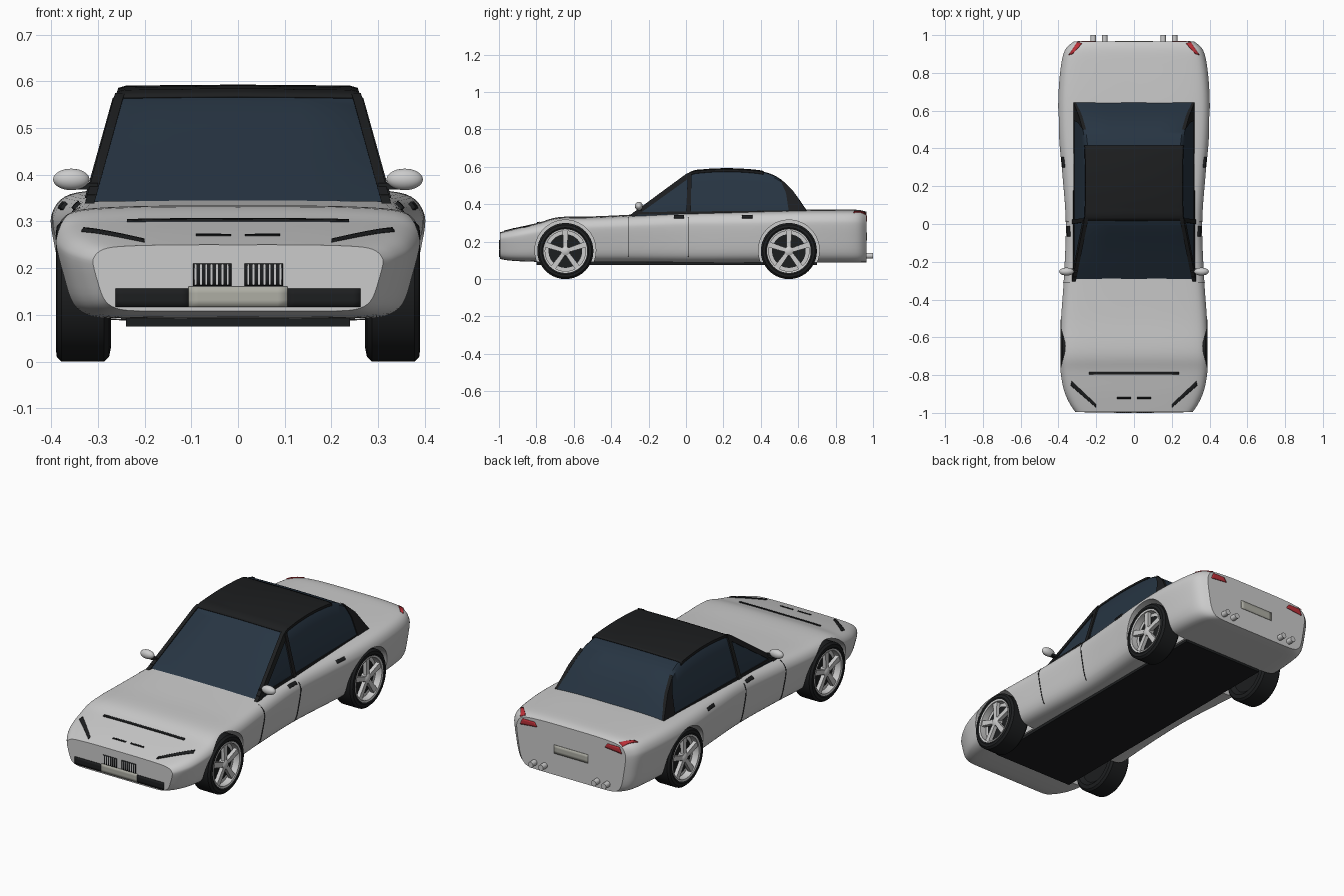
import bpy, bmesh, math
from mathutils import Vector, Matrix
from mathutils.bvhtree import BVHTree

if "Cube" in bpy.data.objects:
    bpy.data.objects.remove(bpy.data.objects["Cube"])


def material(name, color):
    m = bpy.data.materials.new(name)
    m.diffuse_color = (*color, 1)
    m.use_nodes = True
    m.node_tree.nodes["Principled BSDF"].inputs["Base Color"].default_value = m.diffuse_color
    return m


BLACK = material("black_trim", (0.012, 0.013, 0.014))
GLASS = material("tinted_glass", (0.02, 0.035, 0.055))
RED = material("red_lens", (0.5, 0.03, 0.04))
PLATE = material("plate_grey", (0.42, 0.42, 0.37))


def make(name, bm, mat=None, mirror=False, smooth=35):
    bmesh.ops.recalc_face_normals(bm, faces=bm.faces)
    me = bpy.data.meshes.new(name)
    bm.to_mesh(me)
    bm.free()
    ob = bpy.data.objects.new(name, me)
    bpy.context.collection.objects.link(ob)
    if mat:
        me.materials.append(mat)
    bpy.ops.object.select_all(action='DESELECT')
    ob.select_set(True)
    bpy.context.view_layer.objects.active = ob
    bpy.ops.object.shade_smooth_by_angle(angle=math.radians(smooth))
    if mirror:
        ob.modifiers.new("mirror", 'MIRROR')
    return ob


def grid(bm, rows, closed=False):
    """Skin rows of points; closed joins each row's ends."""
    vs = [[bm.verts.new(p) for p in r] for r in rows]
    n = len(vs[0])
    for a, b in zip(vs, vs[1:]):
        for i in range(n if closed else n - 1):
            j = (i + 1) % n
            bm.faces.new((a[i], a[j], b[j], b[i]))
    return vs


def spline(pts, steps):
    out = []
    for i in range(len(pts) - 1):
        p = [pts[max(i - 1, 0)], pts[i], pts[i + 1], pts[min(i + 2, len(pts) - 1)]]
        for k in range(steps):
            t = k / steps
            out.append(tuple(0.5 * (2 * b + (c - a) * t + (2 * a - 5 * b + 4 * c - d) * t * t
                       + (3 * b - a - 3 * c + d) * t ** 3) for a, b, c, d in zip(*p)))
    return out + [tuple(pts[-1])]


def box(name, lo, hi, mat=None, mirror=False):
    bm = bmesh.new()
    lo, hi = Vector(lo), Vector(hi)
    bmesh.ops.create_cube(bm, size=1, matrix=Matrix.Translation((lo + hi) / 2)
                          @ Matrix.Diagonal((*(hi - lo), 1)))
    return make(name, bm, mat, mirror)


def lathe(name, profile, y, z, mat=None, mirror=True, n=40):
    """Turn (x, radius) points about an axis parallel to x."""
    bm = bmesh.new()
    rows = [[(x, y + r * math.cos(2 * math.pi * i / n), z + r * math.sin(2 * math.pi * i / n))
             for i in range(n)] for x, r in profile]
    vs = grid(bm, rows, True)
    bm.faces.new(vs[0])
    bm.faces.new(vs[-1])
    return make(name, bm, mat, mirror)


# Body shell: stations are y, half width, bottom z, top z
stations = [(-.995, .31, .108, .25), (-.95, .34, .1, .262), (-.88, .37, .095, .28),
            (-.78, .388, .092, .304), (-.68, .391, .09, .331), (-.5, .385, .09, .335),
            (-.28, .37, .09, .345), (0, .36, .088, .36), (.25, .377, .088, .364),
            (.45, .395, .088, .368), (.65, .4, .088, .372), (.82, .388, .088, .372),
            (.92, .365, .088, .37), (.965, .32, .09, .36)]
section = spline([(0, 0), (.5, 0), (.76, .01), (.87, .07), (.93, .2), (.97, .45), (1, .7),
                  (.995, .81), (.95, .91), (.86, .965), (.65, .99), (.35, 1), (0, 1)], 3)
ring = section + [(-x, z) for x, z in section[-2:0:-1]]
bm = bmesh.new()
vs = grid(bm, [[(fx * w, y, zb + fz * (zt - zb)) for fx, fz in ring]
               for y, w, zb, zt in spline(stations, 5)], True)
bm.faces.new(vs[0])
bm.faces.new(vs[-1])
tree = BVHTree.FromBMesh(bm)
body = make("body_shell", bm)

# Wheel arches cut from the body
AXLES = {"front": -.645, "rear": .55}
WZ = .15
for end, y in AXLES.items():
    for s in (1, -1):
        c = lathe("arch_cutter", [(s * .25, .163), (s * .5, .163)], y, WZ + .003, mirror=False)
        c.hide_render = True
        mod = body.modifiers.new("arch", 'BOOLEAN')
        mod.object, mod.operation, mod.solver = c, 'DIFFERENCE', 'EXACT'
        bpy.context.view_layer.objects.active = body
        bpy.ops.object.modifier_apply(modifier=mod.name)
        bpy.data.objects.remove(c)
bpy.ops.object.select_all(action='DESELECT')
body.select_set(True)
bpy.ops.object.shade_smooth_by_angle(angle=math.radians(35))
box("underbody", (-.24, -.8, .075), (.24, .7, .1), BLACK)

# Wheels
for end, y in AXLES.items():
    lathe(end + "_tyre", [(.345, .112), (.382, .114), (.39, .125), (.388, .14), (.378, .15),
                          (.287, .15), (.276, .14), (.272, .12), (.29, .1)], y, WZ, BLACK)
    lathe(end + "_brake_disc", [(.33, .09), (.352, .09)], y, WZ, BLACK)
    lathe(end + "_rim", [(.35, .108), (.386, .108), (.388, .117), (.35, .117), (.35, .108)], y, WZ)
    lathe(end + "_hub", [(.35, .026), (.38, .024), (.386, .014)], y, WZ, n=20)
    bm = bmesh.new()
    for k in range(5):
        a = math.radians(90 + 72 * k)
        u, v = (math.cos(a), math.sin(a)), (-math.sin(a), math.cos(a))
        rows = [[(x, y + u[0] * r + v[0] * h, WZ + u[1] * r + v[1] * h)
                 for x, h in ((.36, -w), (.38, -w), (.38, w), (.36, w))]
                for r, w in ((.015, .011), (.112, .015))]
        ends = grid(bm, rows, True)
        bm.faces.new(ends[0])
        bm.faces.new(ends[1])
    make(end + "_spokes", bm, None, True)


# Greenhouse glass
def half(z):
    return .32 - .07 * ((z - .34) / .25) ** 1.15 if z > .34 else .32


roofline = [(-.29, .342), (-.13, .458), (.015, .562), (.09, .58), (.22, .586), (.35, .58),
            (.43, .567), (.5, .535), (.57, .47), (.645, .365)]
line = spline(roofline, 5)
bm = bmesh.new()
rows = []
for y, z in line:
    right = [(half(.335 + (z - .335) * t), y, .335 + (z - .335) * t) for t in (0, .25, .5, .75, .95)]
    xt = half(z)
    right += [(xt - .01, y, z), (xt * .5, y, z + .002)]
    rows.append(right + [(0, y, z + .003)] + [(-a, b, c) for a, b, c in right[::-1]])
grid(bm, rows, True)
make("cabin_glass", bm, GLASS)

# Roof panel with a small overhanging lip
bm = bmesh.new()
grid(bm, [[(half(z) * f, y, z + dz) for f, dz in
           ((1.03, -.012), (1.02, 0), (.95, .005), (0, .007), (-.95, .005), (-1.02, 0), (-1.03, -.012))]
          for y, z in line if .01 < y < .42])
make("roof_panel", bm, BLACK).modifiers.new("thick", 'SOLIDIFY').thickness = .004


# Pillars: side-view outlines laid on the sloping glass
def side_panel(name, pts, out=.006):
    bm = bmesh.new()
    outer = [bm.verts.new((half(z) + out, y, z)) for y, z in pts]
    inner = [bm.verts.new((half(z) - .012, y, z)) for y, z in pts]
    bm.faces.new(outer)
    bm.faces.new(inner[::-1])
    for i in range(len(pts)):
        j = (i + 1) % len(pts)
        bm.faces.new((outer[i], outer[j], inner[j], inner[i]))
    make(name, bm, BLACK, True, 20)


side_panel("windscreen_pillar", [(-.305, .338), (-.265, .338), (.03, .55), (.03, .575), (.0, .562)], .008)
side_panel("door_pillar", [(0, .35), (.025, .35), (.03, .565), (.01, .56)], .01)
side_panel("rear_pillar", [(.5, .54), (.57, .475), (.648, .36), (.55, .36), (.535, .46)])
side_panel("belt_strip", [(-.28, .345), (.62, .355), (.62, .368), (-.28, .358)], .004)


# Trim patches projected onto the body along one axis
def patch(name, quad, axis, mat=None, mirror=False, thick=.006, n=10, m=3):
    bm = bmesh.new()
    d = Vector({"top": (0, 0, -1), "front": (0, 1, 0), "rear": (0, -1, 0), "side": (-1, 0, 0)}[axis])
    q = [Vector(p) for p in quad]
    rows = []
    for j in range(m + 1):
        row = []
        for i in range(n + 1):
            s, t = i / n, j / m
            a, b = q[0].lerp(q[1], s).lerp(q[3].lerp(q[2], s), t)
            o = Vector({"top": (a, b, 2), "front": (a, -2, b), "rear": (a, 2, b), "side": (2, a, b)}[axis])
            hit = tree.ray_cast(o, d)[0]
            row.append((hit if hit else o + d * 1.7) - d * .001)
        rows.append(row)
    grid(bm, rows)
    ob = make(name, bm, mat, mirror)
    mod = ob.modifiers.new("thick", 'SOLIDIFY')
    mod.thickness, mod.offset = thick, 0


def rect(a, b, c, d):
    return [(a, c), (b, c), (b, d), (a, d)]


# Nose details
patch("hood_slit", rect(-.238, .238, -.796, -.784), "top", BLACK)
patch("headlight_slit", [(.2, -.972), (.335, -.855), (.33, -.832), (.2, -.955)], "top", BLACK, True)
patch("nose_vent", rect(.015, .09, -.925, -.917), "top", BLACK, True, .004)
patch("lower_intake", rect(.105, .262, .117, .156), "front", BLACK, True)
patch("front_plate", rect(-.106, .106, .117, .161), "front", PLATE, False, .008)
patch("grille_opening", rect(.014, .096, .162, .21), "front", BLACK, True)
for k in range(7):
    x = .02 + k * .0115
    box("grille_slat", (x, -1, .164), (x + .004, -.99, .209), None, True)

# Tail details
patch("tail_light_top", [(.275, .955), (.3, .962), (.345, .895), (.325, .9)], "top", RED, True)
patch("tail_light_rear", [(.2, .318), (.298, .308), (.285, .34), (.215, .34)], "rear", RED, True)
patch("rear_plate", rect(-.1, .1, .205, .25), "rear", PLATE, False, .004)
bm = bmesh.new()
for x in (.155, .215):
    bmesh.ops.create_cone(bm, cap_ends=True, segments=20, radius1=.015, radius2=.015, depth=.08,
                          matrix=Matrix.Translation((x, .96, .125)) @ Matrix.Rotation(math.pi / 2, 4, 'X'))
make("exhaust_pipes", bm, None, True)

# Doors: seams, handles, mirrors
for y in (-.31, .01):
    patch("door_seam", rect(y, y + .003, .12, .33), "side", BLACK, True, .003, 1, 14)
for y in (-.065, .3):
    patch("door_handle", rect(y, y + .055, .325, .338), "side", BLACK, True, .014)
bm = bmesh.new()
bmesh.ops.create_uvsphere(bm, u_segments=24, v_segments=14, radius=1,
                          matrix=Matrix.Translation((.357, -.252, .39)) @ Matrix.Diagonal((.039, .021, .023, 1)))
make("door_mirror", bm, None, True)
box("mirror_arm", (.3, -.255, .368), (.345, -.235, .382), BLACK, True)
